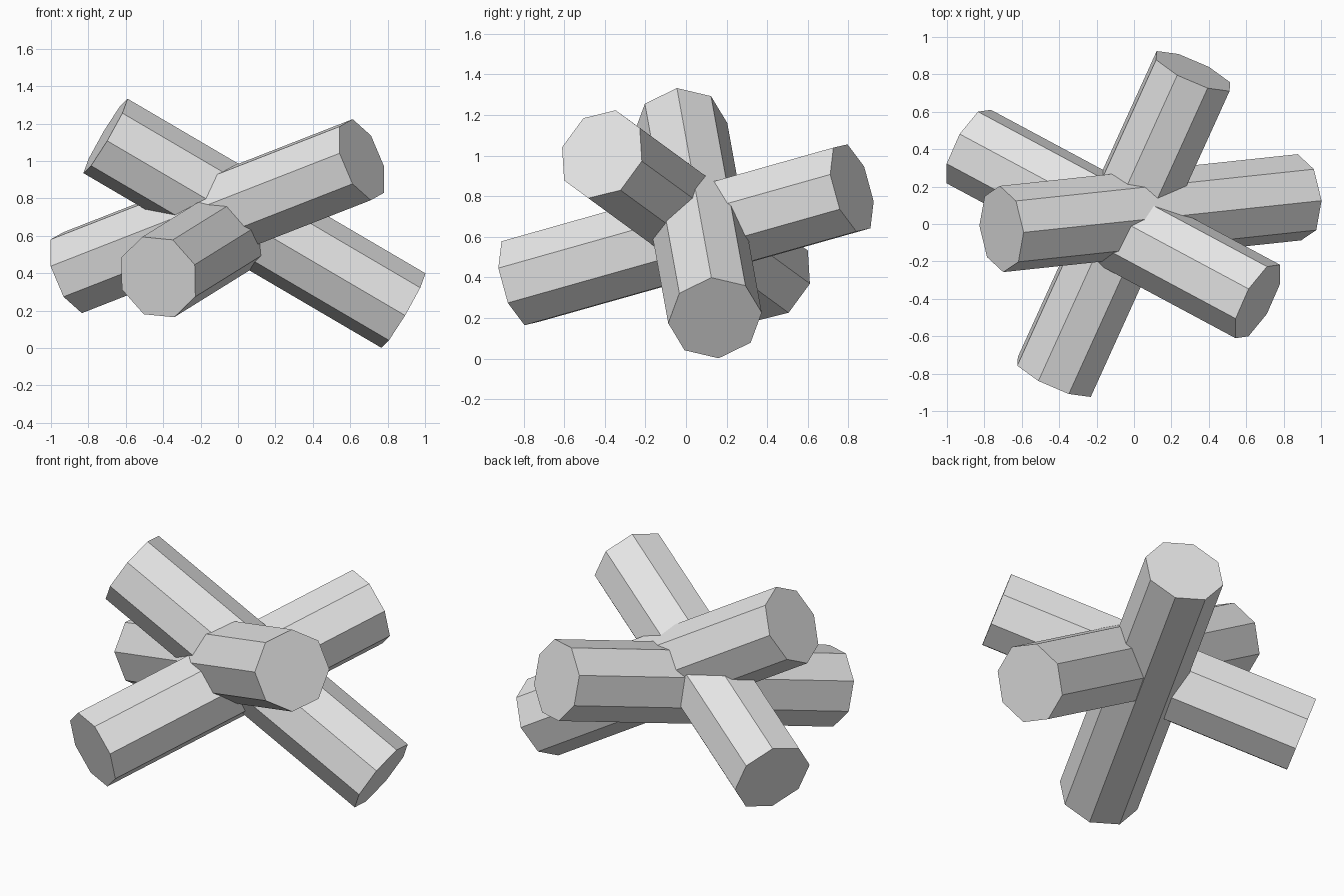
import bpy
from mathutils import Vector, Matrix

cube = bpy.data.objects.get("Cube")
if cube:
    bpy.data.objects.remove(cube, do_unlink=True)

grey = bpy.data.materials.new("plain grey")
grey.use_nodes = True
colour = (0.8, 0.8, 0.8, 1)
grey.diffuse_color = colour
grey.node_tree.nodes["Principled BSDF"].inputs["Base Color"].default_value = colour

RADIUS, LENGTH = 0.232, 1.854


def beam(name, middle, axis, corner):
    """Eight-sided beam along axis, rolled so one edge points toward corner."""
    z = Vector(axis).normalized()
    c = Vector(corner)
    y = (c - z * c.dot(z)).normalized()  # the first cylinder vertex lies on +y
    x = y.cross(z)
    bpy.ops.mesh.primitive_cylinder_add(vertices=8, radius=RADIUS, depth=LENGTH)
    ob = bpy.context.object
    ob.name = name
    ob.matrix_world = Matrix.Translation(middle) @ Matrix((x, y, z)).transposed().to_4x4()
    ob.data.materials.append(grey)


# Three crossing beams
beam("front_to_back_beam", (-0.055, 0, 0.61), (0.74, 1.63, 0.46), (0.077, -0.09, 0.197))
beam("rising_left_beam", (-0.111, 0, 0.705), (1.543, -0.827, 0.603), (-0.048, 0.066, 0.213))
beam("falling_left_beam", (0.088, 0.058, 0.667), (1.595, 0.17, -0.935), (0.12, -0.018, 0.2))
